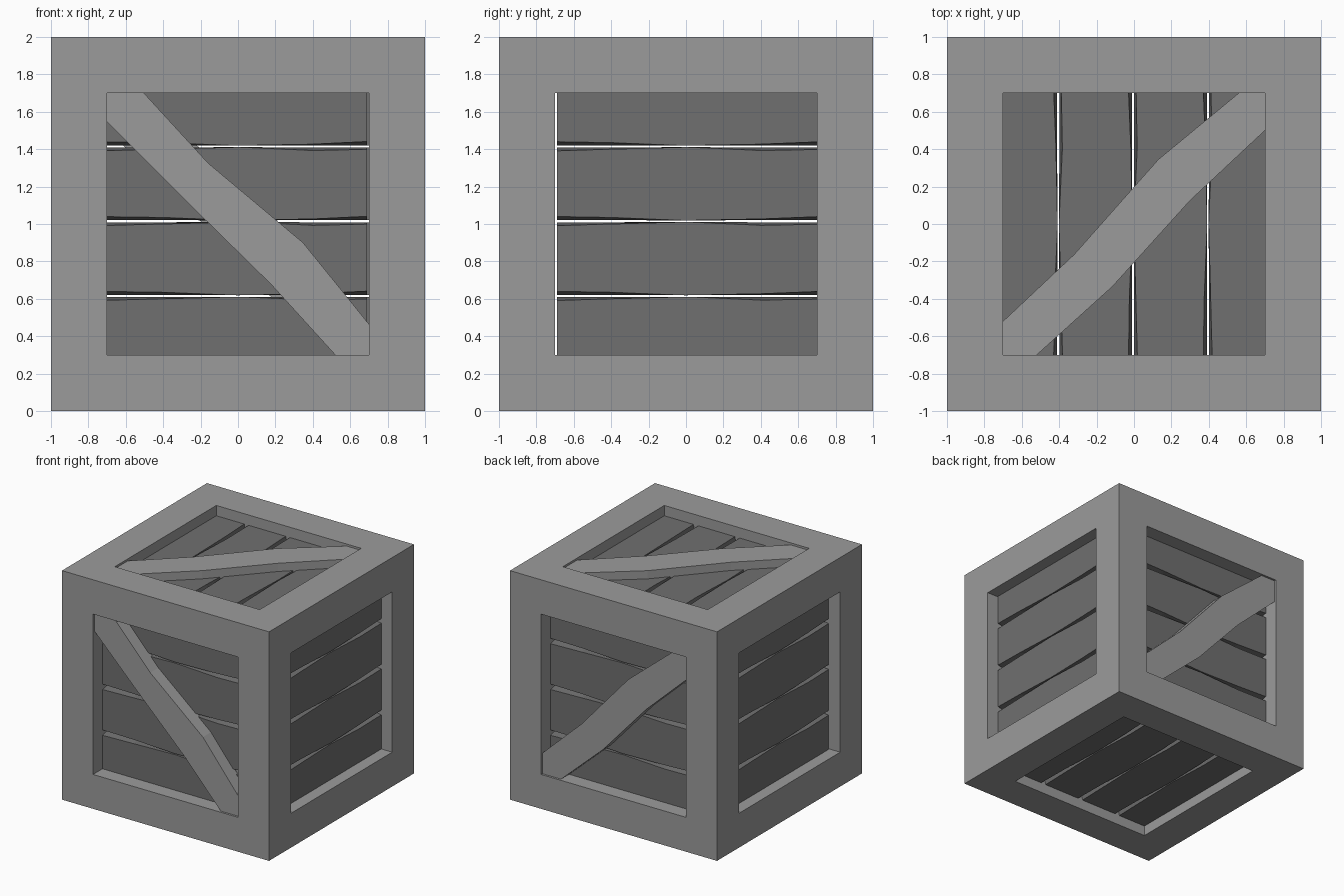
import bpy, bmesh
from itertools import product
from mathutils import Vector

if "Cube" in bpy.data.objects:
    bpy.data.objects.remove(bpy.data.objects["Cube"])


def material(name, value):
    mat = bpy.data.materials.new(name)
    mat.use_nodes = True
    colour = (value, value, value, 1)
    mat.diffuse_color = colour
    mat.node_tree.nodes["Principled BSDF"].inputs["Base Color"].default_value = colour
    return mat


LIGHT = material("light_grey_frame", 0.33)
DARK = material("dark_grey_planks", 0.16)
X, Y, Z = Vector((1, 0, 0)), Vector((0, 1, 0)), Vector((0, 0, 1))
CENTRE = Z


def finish(name, bm, mat):
    bmesh.ops.remove_doubles(bm, verts=bm.verts, dist=0.0001)
    bmesh.ops.recalc_face_normals(bm, faces=bm.faces)
    mesh = bpy.data.meshes.new(name)
    bm.to_mesh(mesh)
    bm.free()
    mesh.materials.append(mat)
    bpy.context.collection.objects.link(bpy.data.objects.new(name, mesh))


# Frame: the outer cells of a 3 x 3 x 3 grid, skinned only where solid meets air
def frame():
    bm = bmesh.new()
    cuts = (-1, -0.7, 0.7, 1)

    def solid(cell):
        return all(0 <= c <= 2 for c in cell) and sum(c != 1 for c in cell) >= 2

    for cell in filter(solid, product(range(3), repeat=3)):
        for axis, step in product(range(3), (-1, 1)):
            neighbour = list(cell)
            neighbour[axis] += step
            if solid(neighbour):
                continue
            a, b = [i for i in range(3) if i != axis]
            corners = []
            for da, db in ((0, 0), (1, 0), (1, 1), (0, 1)):
                idx = list(cell)
                idx[axis] += step > 0
                idx[a] += da
                idx[b] += db
                corners.append(bm.verts.new(Vector([cuts[i] for i in idx]) + CENTRE))
            bm.faces.new(corners)
    finish("crate_frame", bm, LIGHT)


# Planks: lofted boards whose outer edges wander, leaving wavy gaps
WAVE_ABOVE = (0.025, 0.02, 0.004, 0.012, 0.026)
WAVE_BELOW = (0.024, 0.015, 0.004, 0.022, 0.016)
BACK_GAP = 0.006


def planks(side, u, v, n, depth, shift, start=-0.75, end=0.75):
    stations = (start, -0.4, 0, 0.4, end)
    for row in range(4):
        low, high = -0.8 + 0.4 * row + shift, -0.4 + 0.4 * row + shift
        bm = bmesh.new()
        rings = []
        for s, above, below in zip(stations, WAVE_ABOVE, WAVE_BELOW):
            section = ((low + above, depth), (high - below, depth),
                       (high - BACK_GAP, depth - 0.07), (low + BACK_GAP, depth - 0.07))
            rings.append([bm.verts.new(CENTRE + u * s + v * h + n * d) for h, d in section])
        for r1, r2 in zip(rings, rings[1:]):
            for i in range(4):
                j = (i + 1) % 4
                bm.faces.new((r1[i], r1[j], r2[j], r2[i]))
        bm.faces.new(rings[0])
        bm.faces.new(rings[-1])
        finish(f"{side}_plank_{row + 1}", bm, DARK)


# Braces: bent diagonal boards extruded between the frame face and the planks
def brace(name, u, v, n, upper, lower, depth):
    outline = upper + [(-0.73, -0.73)] + lower[::-1] + [(0.73, 0.73)]
    bm = bmesh.new()
    face = bm.faces.new([bm.verts.new(CENTRE + u * a + v * b + n * 0.982) for a, b in outline])
    made = bmesh.ops.extrude_face_region(bm, geom=[face])["geom"]
    verts = [g for g in made if isinstance(g, bmesh.types.BMVert)]
    bmesh.ops.translate(bm, verts=verts, vec=n * (depth - 1.0))
    if not face.is_valid or len(bm.faces) < len(outline) + 2:
        bm.faces.new([vert for vert in bm.verts if vert not in verts])
    finish(name, bm, LIGHT)


frame()
planks("front", X, Z, -Y, 0.87, 0.015, end=0.69)
planks("back", -X, Z, Y, 0.87, 0.015)
planks("left", Y, Z, X, 0.895, 0.015, start=-0.69)
planks("right", -Y, Z, -X, 0.895, 0.015, end=0.69)
planks("top", Y, -X, Z, 0.91, 0.005)
planks("bottom", Y, X, -Z, 0.91, -0.005)

FRONT_UPPER = [(0.503, 0.70), (0.16, 0.326), (-0.348, -0.10), (-0.70, -0.535)]
FRONT_LOWER = [(0.70, 0.545), (0.31, 0.155), (-0.18, -0.326), (-0.52, -0.70)]
TOP_UPPER = [(0.56, 0.70), (0.13, 0.345), (-0.32, -0.163), (-0.70, -0.52)]
TOP_LOWER = [(0.70, 0.50), (0.30, 0.126), (-0.115, -0.334), (-0.52, -0.70)]
brace("front_brace", -X, Z, -Y, FRONT_UPPER, FRONT_LOWER, 0.87)
brace("back_brace", -X, Z, Y, TOP_UPPER, TOP_LOWER, 0.87)
brace("top_brace", X, Y, Z, TOP_UPPER, TOP_LOWER, 0.91)
